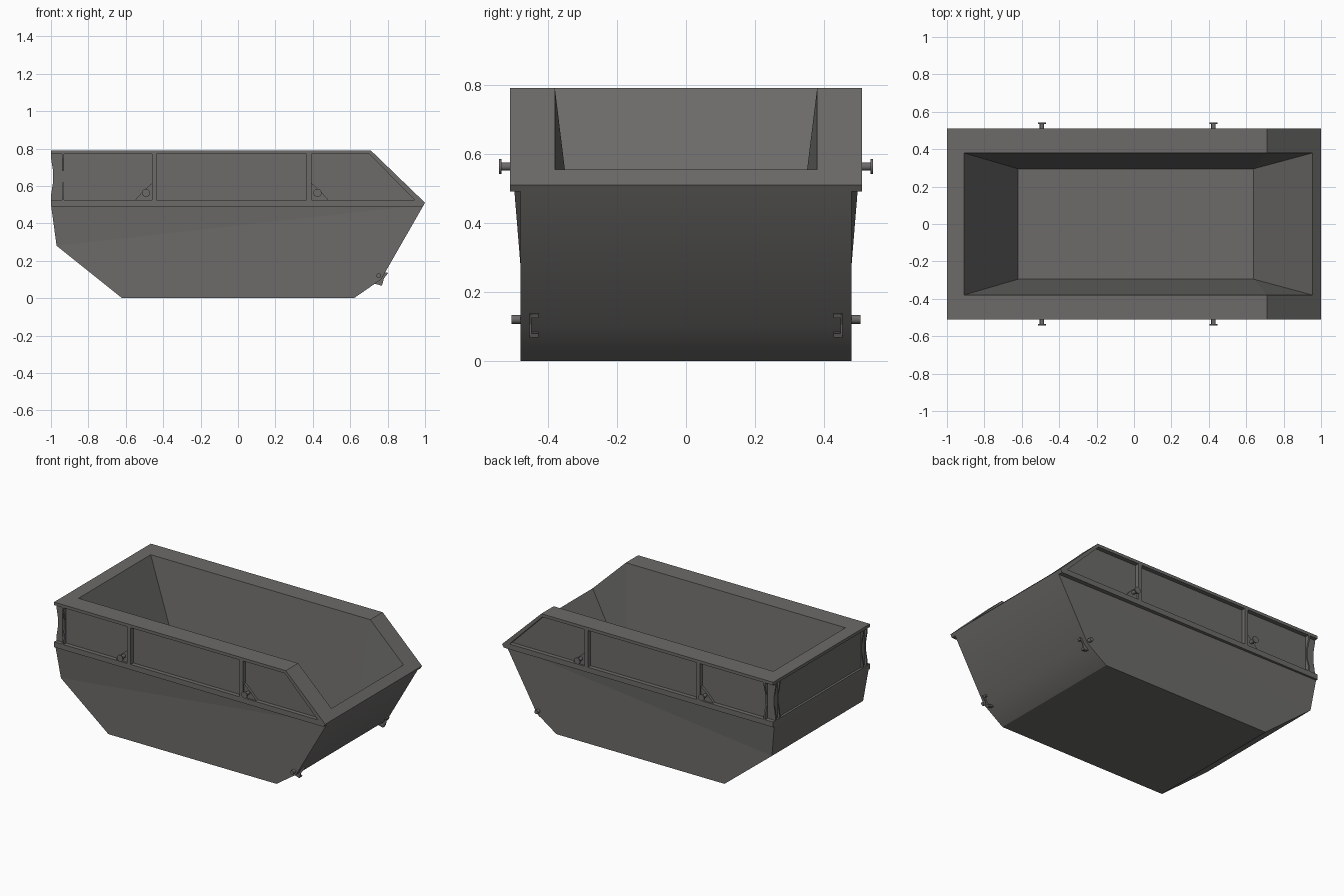
import bpy, bmesh, math

if "Cube" in bpy.data.objects:
    bpy.data.objects.remove(bpy.data.objects["Cube"])

steel = bpy.data.materials.new("dark_grey_steel")
steel.diffuse_color = (0.150, 0.147, 0.142, 1)
steel.use_nodes = True
steel.node_tree.nodes["Principled BSDF"].inputs["Base Color"].default_value = steel.diffuse_color


def finish(name, bm):
    bmesh.ops.recalc_face_normals(bm, faces=bm.faces)
    me = bpy.data.meshes.new(name)
    bm.to_mesh(me)
    bm.free()
    me.materials.append(steel)
    ob = bpy.data.objects.new(name, me)
    bpy.context.collection.objects.link(ob)
    return ob


def hull(name, pts):
    """Convex solid from (x, half width, z) points mirrored in y."""
    bm = bmesh.new()
    for x, w, z in pts:
        for s in (-1, 1):
            bm.verts.new((x, s * w, z))
    bmesh.ops.convex_hull(bm, input=bm.verts)
    bmesh.ops.dissolve_limit(bm, angle_limit=0.002, verts=bm.verts, edges=bm.edges)
    return finish(name, bm)


def plate(name, pts, a, b, axis="y"):
    """Flat outline extruded from a to b, mirrored in y.
    axis y: outline is (x, z); axis x: outline is (y, z)."""
    bm = bmesh.new()
    for s in (-1, 1):
        rings = []
        for d in (a, b):
            rings.append([bm.verts.new((u, s * d, z) if axis == "y" else (d, s * u, z))
                          for u, z in pts])
        lo, hi = rings
        bm.faces.new(lo)
        bm.faces.new(hi)
        for i in range(len(pts)):
            j = (i + 1) % len(pts)
            bm.faces.new((lo[i], lo[j], hi[j], hi[i]))
    return finish(name, bm)


def disc(cx, cz, r, n=14):
    return [(cx + r * math.cos(2 * math.pi * i / n), cz + r * math.sin(2 * math.pi * i / n))
            for i in range(n)]


def smooth(ob, deg):
    bpy.ops.object.select_all(action="DESELECT")
    ob.select_set(True)
    bpy.context.view_layer.objects.active = ob
    bpy.ops.object.shade_smooth_by_angle(angle=math.radians(deg))


# hull of the skip: sloped lower tub, its flared sides and the recessed upper band
lower = hull("lower_tub", [(-0.62, 0.48, 0), (0.62, 0.48, 0), (0.765, 0.48, 0.1),
                           (0.994, 0.48, 0.5), (-1, 0.48, 0.5), (-0.97, 0.48, 0.28)])
flare = hull("flared_sides", [(-1, 0.498, 0.5), (-0.97, 0.48, 0.28), (0.994, 0.48, 0.5)])
upper = hull("upper_walls", [(-0.985, 0.482, 0.5), (0.994, 0.482, 0.5), (1, 0.482, 0.51),
                             (0.71, 0.482, 0.79), (-0.985, 0.482, 0.79)])

# tapered load space cut out: main part, then the part under the sloped rim
cutters = [
    hull("load_space_cutter", [(-0.62, 0.295, 0.1), (0.64, 0.295, 0.1), (-0.91, 0.38, 0.79),
                               (0.71, 0.38, 0.79), (-0.91, 0.38, 0.95), (0.726, 0.38, 0.95)]),
    hull("sloped_end_cutter", [(0.64, 0.295, 0.1), (0.71, 0.38, 0.79), (0.955, 0.38, 0.555),
                               (0.726, 0.38, 0.95), (0.955, 0.38, 0.95), (0.6, 0.3, 0.5)])]
for ob in (lower, flare, upper):
    for cutter in cutters:
        mod = ob.modifiers.new("load_space", "BOOLEAN")
        mod.operation = "DIFFERENCE"
        mod.solver = "EXACT"
        mod.object = cutter
        bpy.context.view_layer.objects.active = ob
        bpy.ops.object.modifier_apply(modifier=mod.name)
for cutter in cutters:
    bpy.data.objects.remove(cutter)
smooth(lower, 30)

# raised side frame: top rail, bottom rail, sloped rail and two ribs
plate("side_top_rail", [(-1, 0.77), (0.702, 0.77), (0.71, 0.79), (-1, 0.79)], 0.48, 0.51)
plate("side_bottom_rail", [(-1, 0.49), (0.988, 0.49), (1, 0.51), (0.945, 0.525), (-1, 0.525)],
      0.47, 0.51)
plate("side_sloped_rail", [(0.71, 0.79), (1, 0.51), (0.945, 0.525), (0.702, 0.77)], 0.48, 0.51)
for x in (-0.4475, 0.38):
    plate("side_rib", [(x - 0.013, 0.525), (x + 0.013, 0.525), (x + 0.013, 0.77), (x - 0.013, 0.77)],
          0.48, 0.51)

# end rails
for name, z0, z1 in (("end_top_rail", 0.77, 0.79), ("end_bottom_rail", 0.49, 0.525)):
    plate(name, [(-1, z0), (-0.965, z0), (-0.965, z1), (-1, z1)], 0, 0.48)

# concave corner plates, deep at the rails and shallow between them
curve = [(0.0, 0.525), (0.0, 0.55), (0.8, 0.62), (0.8, 0.68), (0.0, 0.75), (0.0, 0.77)]
side = [(0.51 - 0.025 * t, z) for t, z in curve]
plate("side_corner_plate", side + [(0.47, 0.77), (0.47, 0.525)], -0.94, -0.93, "x")
end = [(-1 + 0.014 * t, z) for t, z in curve]
for y in (0.435, 0.475):
    plate("end_corner_plate", end + [(-0.955, 0.77), (-0.955, 0.525)], y, y + 0.01)

# lifting pins with caps, each on a gusset beside its rib
for x, d in ((-0.46, -1), (0.393, 1)):
    plate("pin_gusset", [(x, 0.525), (x + d * 0.09, 0.525), (x + d * 0.05, 0.57), (x, 0.615)],
          0.48, 0.498)
    smooth(plate("lifting_pin", disc(x + d * 0.032, 0.563, 0.012), 0.48, 0.537), 40)
    smooth(plate("lifting_pin_cap", disc(x + d * 0.032, 0.563, 0.022), 0.535, 0.542), 40)

# lower tipping pins and hooks on the sloped end
smooth(plate("tipping_pin", disc(0.752, 0.12, 0.013), 0.47, 0.505), 40)
plate("tipping_hook_plate", [(0.74, 0.085), (0.765, 0.066), (0.772, 0.075), (0.78, 0.105),
                             (0.803, 0.135), (0.78, 0.138)], 0.447, 0.453)
for x, z in ((0.75, 0.073), (0.775, 0.13)):
    plate("tipping_hook_arm", [(x - 0.02, z + 0.004), (x + 0.018, z - 0.006), (x + 0.024, z + 0.006),
                               (x - 0.016, z + 0.012)], 0.428, 0.45)
